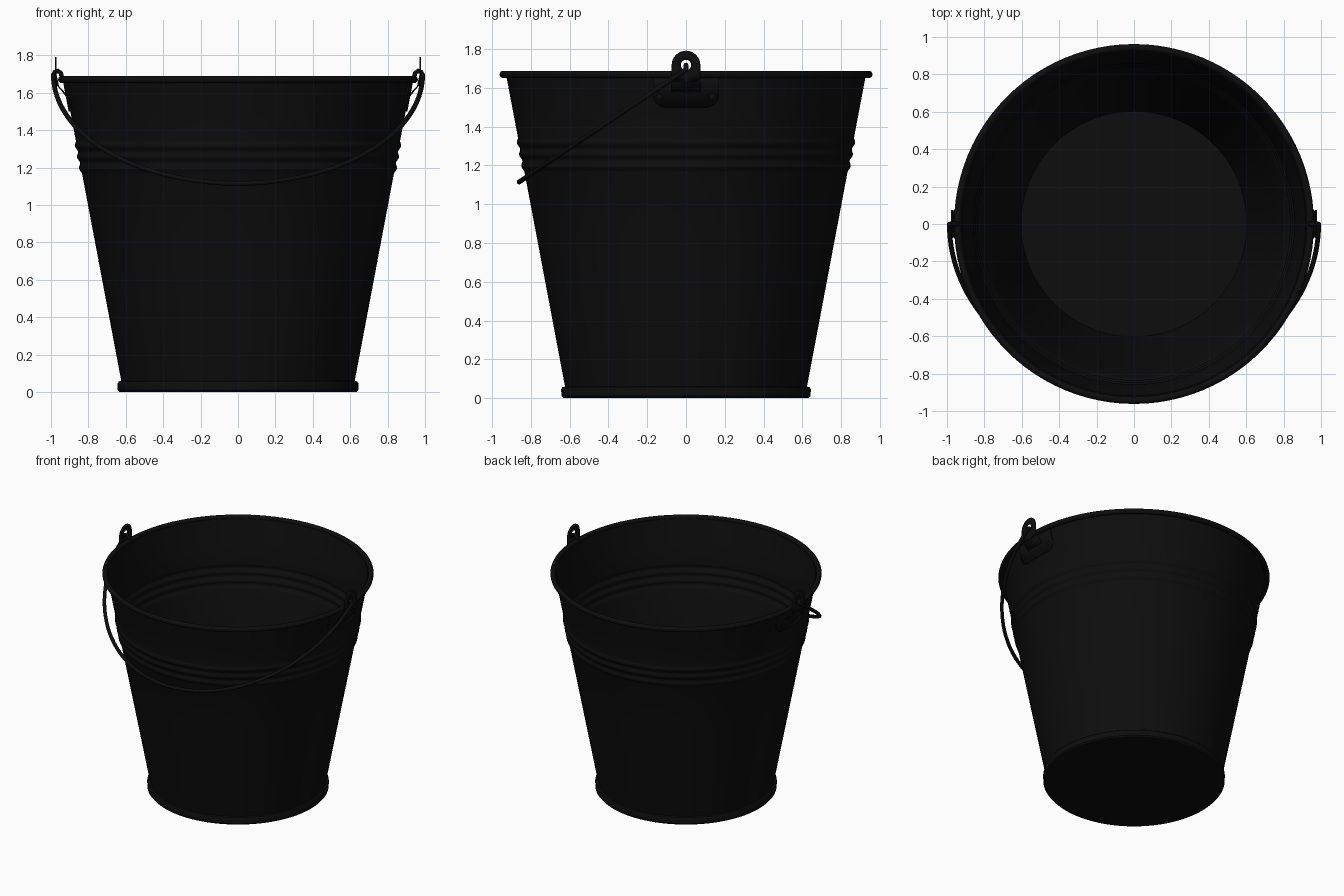
import bpy, bmesh, math
from mathutils import Vector

cube = bpy.data.objects.get("Cube")
if cube:
    bpy.data.objects.remove(cube, do_unlink=True)

black = bpy.data.materials.new("black_enamel")
black.use_nodes = True
shade = (0.004, 0.004, 0.004, 1)
black.diffuse_color = shade
black.node_tree.nodes["Principled BSDF"].inputs["Base Color"].default_value = shade


def finish(obj, angle=40):
    if not obj.data.materials:
        obj.data.materials.append(black)
    bpy.ops.object.select_all(action="DESELECT")
    obj.select_set(True)
    bpy.context.view_layer.objects.active = obj
    bpy.ops.object.shade_smooth_by_angle(angle=math.radians(angle))
    return obj


def from_bmesh(name, bm):
    bmesh.ops.remove_doubles(bm, verts=bm.verts, dist=0.0001)
    bmesh.ops.recalc_face_normals(bm, faces=bm.faces)
    mesh = bpy.data.meshes.new(name)
    bm.to_mesh(mesh)
    bm.free()
    obj = bpy.data.objects.new(name, mesh)
    bpy.context.collection.objects.link(obj)
    return obj


def lathe(name, profile, closed=False, steps=96):
    bm = bmesh.new()
    verts = [bm.verts.new((r, 0, z)) for r, z in profile]
    pairs = list(zip(verts, verts[1:] + verts[:1]))
    edges = [bm.edges.new(p) for p in (pairs if closed else pairs[:-1])]
    bmesh.ops.spin(bm, geom=verts + edges, cent=(0, 0, 0), axis=(0, 0, 1),
                   angle=math.tau, steps=steps, use_merge=True)
    return finish(from_bmesh(name, bm))


def wall_radius(z):
    """Tapered wall with three pressed ribs."""
    r = 0.613 + 0.189 * z
    if 1.165 < z < 1.345:
        r += 0.011 * math.sin((z - 1.165) / 0.06 * math.pi) ** 2
    return r


# Pail body: outer wall up, inner wall down, floor
heights = [0.0, 0.4, 0.8, 1.165] + [1.165 + 0.0075 * i for i in range(1, 25)] + [1.5, 1.67]
outer = [(wall_radius(z), z) for z in heights]
inner = [(r - 0.01, max(z, 0.02)) for r, z in reversed(outer)]
lathe("pail_body", [(0, 0.004)] + outer + inner + [(0, 0.02)])

# Rolled rim
ring = [math.tau * i / 14 for i in range(14)]
lathe("rolled_rim", [(0.943 + 0.019 * math.cos(a), 1.67 + 0.019 * math.sin(a)) for a in ring], True)

# Foot band
lathe("foot_band", [(0.605, 0), (0.634, 0), (0.643, 0.01), (0.644, 0.045),
                    (0.638, 0.056), (0.62, 0.06)], True)

HOLE_Z = 1.718


def on_wall(y, z, gap=0.005):
    return math.sqrt((wall_radius(z) + gap) ** 2 - y * y)


def ear_point(side, y, z):
    """Tab stands upright outside the rim, then bends in to the wall."""
    t = min(max((z - 1.59) / 0.06, 0), 1)
    return (side * (on_wall(y, z) * (1 - t) + 0.974 * t), y, z)


def thicken(obj, amount):
    mod = obj.modifiers.new("thickness", "SOLIDIFY")
    mod.thickness = amount
    mod.offset = 0
    return finish(obj)


for side, label in ((1, "left"), (-1, "right")):
    # Ear tab with a round top and a hole for the handle
    bm = bmesh.new()
    rows = []
    for i in range(32):
        a = math.tau * i / 32
        c, s = math.cos(a), math.sin(a)
        if s >= -0.001:
            y, z = 0.074 * c, HOLE_Z + 0.074 * s
        else:
            k = min(0.074 / max(abs(c), 0.001), 0.085 / -s)
            y, z = k * c, HOLE_Z + k * s
        rows.append([bm.verts.new(ear_point(side, *p)) for p in
                     ((0.027 * c, HOLE_Z + 0.027 * s), (y, z))])
    for a, b in zip(rows, rows[1:] + rows[:1]):
        bm.faces.new((a[0], a[1], b[1], b[0]))
    # Tab root down to the wall
    root = [[bm.verts.new(ear_point(side, y, z)) for y in (-0.074, 0, 0.074)]
            for z in (HOLE_Z - 0.085, 1.61, 1.58)]
    for a, b in zip(root, root[1:]):
        for j in range(2):
            bm.faces.new((a[j], a[j + 1], b[j + 1], b[j]))
    thicken(from_bmesh(label + "_ear_tab", bm), 0.007)

    # Curved mounting plate with rounded lower corners
    bm = bmesh.new()
    columns = []
    for i in range(25):
        y = -0.17 * math.cos(math.pi * i / 24)
        over = max(abs(y) - 0.105, 0) / 0.065
        low = 1.5 + 0.07 * (1 - math.sqrt(max(1 - over ** 2, 0)))
        columns.append([bm.verts.new((side * on_wall(y, z), y, z))
                        for z in (low, 1.61, 1.655)])
    for a, b in zip(columns, columns[1:]):
        for j in range(2):
            bm.faces.new((a[j], b[j], b[j + 1], a[j + 1]))
    thicken(from_bmesh(label + "_ear_plate", bm), 0.008)

    # Rivets
    for y, place in ((-0.135, "front"), (0.135, "back")):
        bpy.ops.mesh.primitive_uv_sphere_add(segments=16, ring_count=8, radius=0.018,
                                             location=(side * on_wall(y, 1.555), y, 1.555))
        rivet = bpy.context.object
        rivet.name = f"{label}_{place}_rivet"
        rivet.scale.x = 0.6
        finish(rivet)

# Wire handle: hanging bow with a hook through each ear
hook = [Vector(p) for p in ((0.943, 0, 1.655), (0.942, 0, 1.685), (0.948, 0, 1.706),
                            (0.963, 0, 1.717), (0.978, 0, 1.711))]
bow = [Vector((0.987 * math.cos(t), -0.86 * math.sin(t), 1.695 - 0.58 * math.sin(t)))
       for t in (math.pi * i / 64 for i in range(65))]
path = hook + bow + [Vector((-p.x, p.y, p.z)) for p in reversed(hook)]
curve = bpy.data.curves.new("handle", "CURVE")
curve.dimensions = "3D"
curve.bevel_depth = 0.013
curve.bevel_resolution = 3
curve.use_fill_caps = True
spline = curve.splines.new("POLY")
spline.points.add(len(path) - 1)
for point, co in zip(spline.points, path):
    point.co = (*co, 1)
handle = bpy.data.objects.new("wire_handle", curve)
bpy.context.collection.objects.link(handle)
bpy.ops.object.select_all(action="DESELECT")
handle.select_set(True)
bpy.context.view_layer.objects.active = handle
bpy.ops.object.convert(target="MESH")
finish(bpy.context.object)
